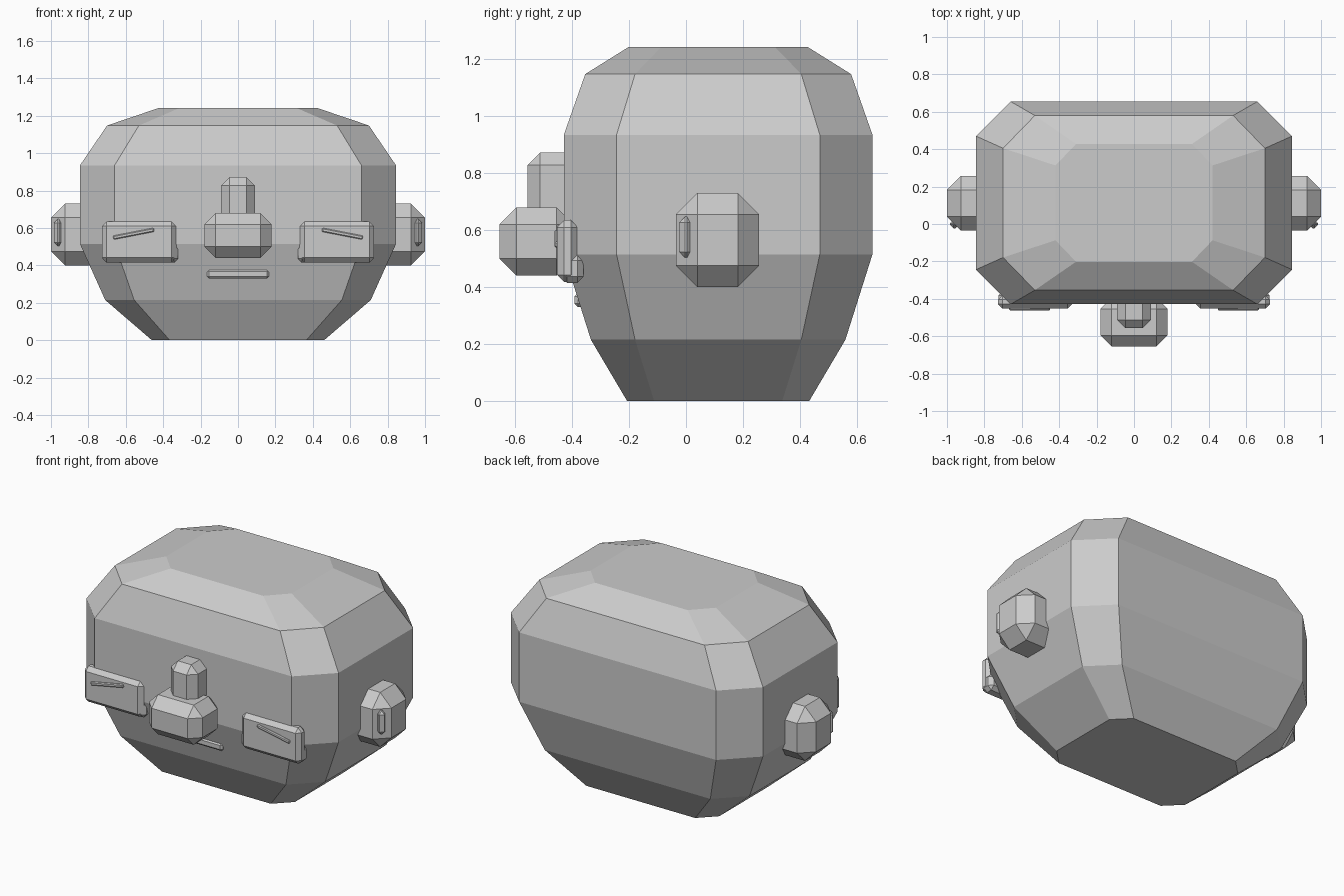
import bpy, bmesh, math
from mathutils import Matrix

if "Cube" in bpy.data.objects:
    bpy.data.objects.remove(bpy.data.objects["Cube"])


def finish(name, bm):
    bmesh.ops.recalc_face_normals(bm, faces=bm.faces)
    mesh = bpy.data.meshes.new(name)
    bm.to_mesh(mesh)
    bm.free()
    ob = bpy.data.objects.new(name, mesh)
    bpy.context.collection.objects.link(ob)
    return ob


def block(name, xs, ys, zs, bevel, tilt=0.0, mirror=False):
    """Chamfered box from ranges, tilted about y, optionally mirrored in x."""
    bm = bmesh.new()
    size = [r[1] - r[0] for r in (xs, ys, zs)]
    mid = [(r[1] + r[0]) / 2 for r in (xs, ys, zs)]
    bmesh.ops.create_cube(bm, size=1)
    bmesh.ops.scale(bm, vec=size, verts=bm.verts)
    bmesh.ops.bevel(bm, geom=bm.edges[:], offset=bevel, offset_type='OFFSET',
                    segments=1, affect='EDGES')
    bm.transform(Matrix.Translation(mid) @ Matrix.Rotation(tilt, 4, 'Y'))
    ob = finish(name, bm)
    if mirror:
        bm = bmesh.new()
        bm.from_mesh(ob.data)
        bm.transform(Matrix.Scale(-1, 4, (1, 0, 0)))
        finish(name + "_mirrored", bm)


# Head: stacked octagons (z, half width, front corner x, half depth, side corner y)
CENTRE_Y = 0.113
levels = [(0.0, 0.46, 0.365, 0.32, 0.225),
          (0.215, 0.71, 0.555, 0.447, 0.292),
          (0.515, 0.845, 0.66, 0.542, 0.357),
          (0.935, 0.845, 0.66, 0.542, 0.357),
          (1.148, 0.70, 0.53, 0.467, 0.292),
          (1.243, 0.42, 0.31, 0.315, 0.20)]
bm = bmesh.new()
rings = []
for z, w, cx, d, cy in levels:
    pts = [(w, -cy), (w, cy), (cx, d), (-cx, d), (-w, cy), (-w, -cy), (-cx, -d), (cx, -d)]
    rings.append([bm.verts.new((x, y + CENTRE_Y, z)) for x, y in pts])
for a, b in zip(rings, rings[1:]):
    for i in range(8):
        j = (i + 1) % 8
        bm.faces.new((a[i], a[j], b[j], b[i]))
bm.faces.new(rings[0])
bm.faces.new(rings[-1])
finish("head", bm)

# Ears with a small ridge on the front chamfer
block("ear", (0.72, 1.0), (-0.035, 0.257), (0.40, 0.73), 0.075, mirror=True)
block("ear_ridge", (0.936, 0.984), (-0.024, 0.024), (0.503, 0.647), 0.02, mirror=True)

# Nose and bridge
block("nose", (-0.18, 0.18), (-0.655, -0.395), (0.44, 0.68), 0.06)
block("nose_bridge", (-0.09, 0.09), (-0.557, -0.35), (0.50, 0.873), 0.045)

# Eyes, lower lids and slanted slits
block("eye", (0.33, 0.727), (-0.453, -0.379), (0.418, 0.635), 0.025, mirror=True)
block("lower_lid", (0.32, 0.725), (-0.44, -0.36), (0.415, 0.515), 0.022, mirror=True)
block("eye_slit", (0.447, 0.669), (-0.462, -0.43), (0.559, 0.580), 0.005,
      tilt=math.radians(11), mirror=True)

# Mouth
block("mouth", (-0.166, 0.166), (-0.392, -0.355), (0.33, 0.379), 0.012)
